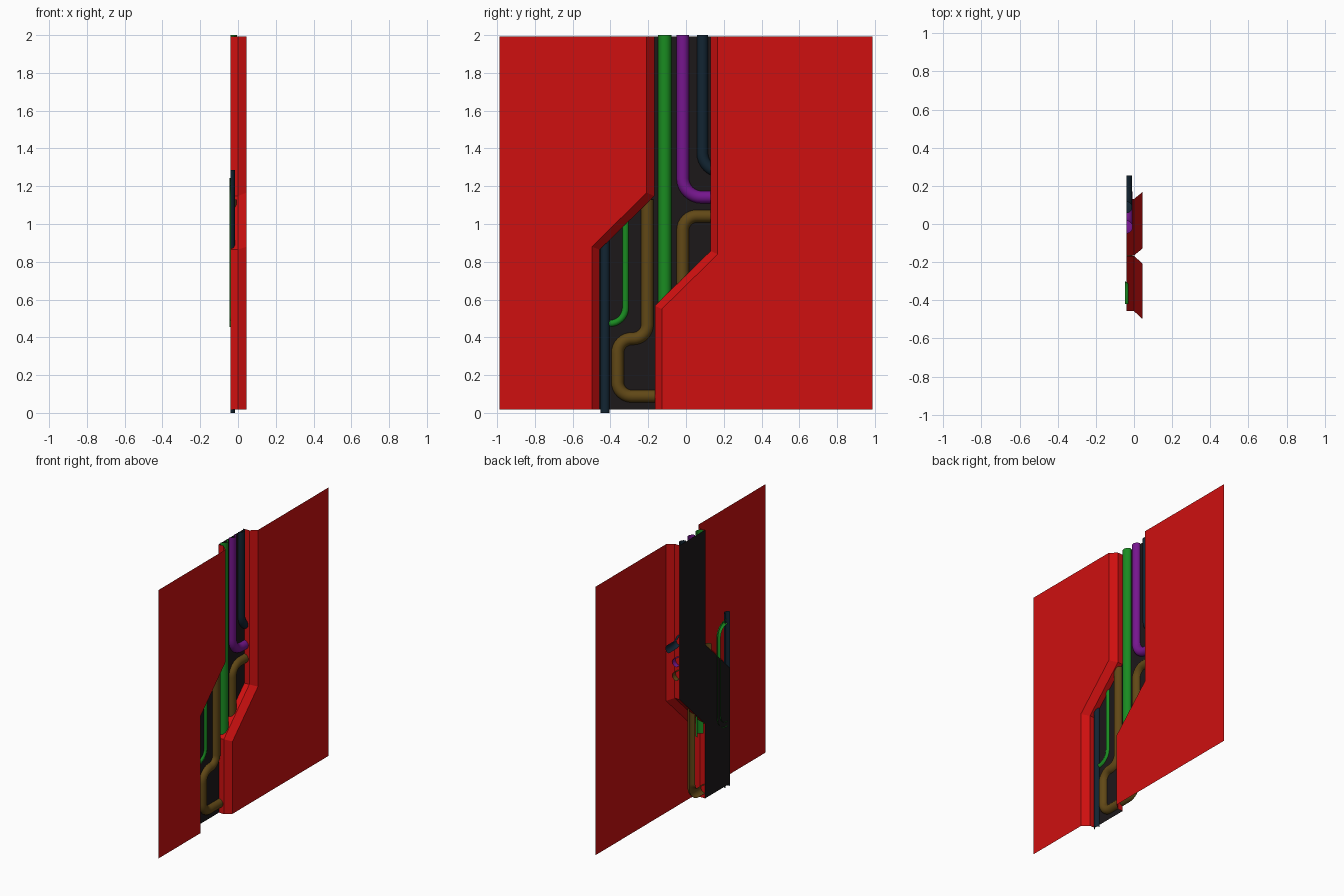
import bpy, bmesh, math
from mathutils import Vector

if "Cube" in bpy.data.objects:
    bpy.data.objects.remove(bpy.data.objects["Cube"])

LOW, HIGH = 0.017, 1.993      # panel bottom and top
FRONT, MID, BACK = 0.045, 0.0, -0.04


def material(name, rgb):
    m = bpy.data.materials.new(name)
    m.diffuse_color = (*rgb, 1)
    m.use_nodes = True
    m.node_tree.nodes["Principled BSDF"].inputs["Base Color"].default_value = m.diffuse_color
    return m


RED = material("red", (0.62, 0.005, 0.005))
BLACK = material("black", (0.012, 0.009, 0.01))
GREEN = material("green", (0.01, 0.26, 0.015))
PURPLE = material("purple", (0.18, 0.008, 0.27))
BROWN = material("brown", (0.12, 0.065, 0.008))
NAVY = material("navy", (0.006, 0.018, 0.032))


def grid_object(name, rows, mat, flip=False, smooth=False):
    """Skin a grid of points with quads."""
    bm = bmesh.new()
    grid = [[bm.verts.new(p) for p in row] for row in rows]
    for a, b in zip(grid, grid[1:]):
        for i in range(len(a) - 1):
            quad = [a[i], b[i], b[i + 1], a[i + 1]]
            bm.faces.new(quad[::-1] if flip else quad)
    me = bpy.data.meshes.new(name)
    bm.to_mesh(me)
    bm.free()
    me.materials.append(mat)
    ob = bpy.data.objects.new(name, me)
    bpy.context.collection.objects.link(ob)
    if smooth:
        bpy.ops.object.select_all(action='DESELECT')
        ob.select_set(True)
        bpy.context.view_layer.objects.active = ob
        bpy.ops.object.shade_smooth_by_angle(angle=math.radians(40))
    return ob


def wall_panel(name, outer, front_edge, inner_edge, flip):
    """Flat sheet, sloped bevel, then a wall back to the recess floor."""
    rows = [[(FRONT, outer, f[1]), (FRONT, *f), (MID, *n), (BACK, *n)]
            for f, n in zip(front_edge, inner_edge)]
    grid_object(name, rows, RED, flip)


def fillet(points, radius, steps=8):
    """Round the corners of a path in the y-z plane."""
    pts = [Vector(p) for p in points]
    out = [pts[0]]
    for a, b, c in zip(pts, pts[1:], pts[2:]):
        u, v = (a - b).normalized(), (c - b).normalized()
        centre = b + (u + v) * radius          # corners are right angles
        for i in range(steps + 1):
            t = i / steps * math.pi / 2
            out.append(centre - v * radius * math.cos(t) - u * radius * math.sin(t))
    out.append(pts[-1])
    return out


def half_pipe(name, points, r, mat, bend=0.1, base=BACK, sides=10):
    """Sweep a half circle along a rounded path."""
    path = fillet(points, bend)
    rows = []
    for i, p in enumerate(path):
        d = (path[min(i + 1, len(path) - 1)] - path[max(i - 1, 0)]).normalized()
        if i == 1:
            d = (path[1] - path[0]).normalized()
        elif i == len(path) - 2:
            d = (path[-1] - path[-2]).normalized()
        side = Vector((-d.y, d.x))
        row = []
        for k in range(sides + 1):
            t = k / sides * math.pi
            q = p + side * r * math.cos(t)
            row.append((base + r * math.sin(t), q.x, q.y))
        rows.append(row)
    grid_object(name, rows, mat, flip=True, smooth=True)


# Wall panels either side of the stepped channel
left_inner = [(-0.167, HIGH), (-0.167, 1.148), (-0.457, 0.864), (-0.457, LOW)]
right_inner = [(0.131, HIGH), (0.131, 0.858), (-0.165, 0.567), (-0.165, LOW)]
wall_panel("left_panel", -0.988,
           [(-0.208, HIGH), (-0.208, 1.166), (-0.498, 0.88), (-0.498, LOW)], left_inner, False)
wall_panel("right_panel", 0.988,
           [(0.168, HIGH), (0.168, 0.84), (-0.128, 0.55), (-0.128, LOW)], right_inner, True)

# Dark recess floor
grid_object("recess_floor", [[(BACK, *a), (BACK, *b)] for a, b in zip(left_inner, right_inner)], BLACK)

# Pipes
half_pipe("green_main_pipe", [(-0.112, 2), (-0.112, 0.5)], 0.035, GREEN)
half_pipe("purple_pipe", [(-0.017, 2), (-0.017, 1.142), (0.17, 1.142)], 0.033, PURPLE)
half_pipe("upper_navy_pipe", [(0.087, 2), (0.087, 1.275), (0.255, 1.275)], 0.03, NAVY)
half_pipe("brown_pipe", [(0.17, 1.042), (-0.017, 1.042), (-0.017, 0.088), (-0.362, 0.088),
                         (-0.362, 0.393), (-0.205, 0.393), (-0.205, 1.13)], 0.033, BROWN, 0.075)
half_pipe("lower_navy_pipe", [(-0.428, 0), (-0.428, 1.285)], 0.024, NAVY)
half_pipe("thin_green_pipe", [(-0.42, 0.473), (-0.32, 0.473), (-0.32, 1.225), (-0.42, 1.225)],
          0.018, GREEN, 0.085, base=-0.046)
